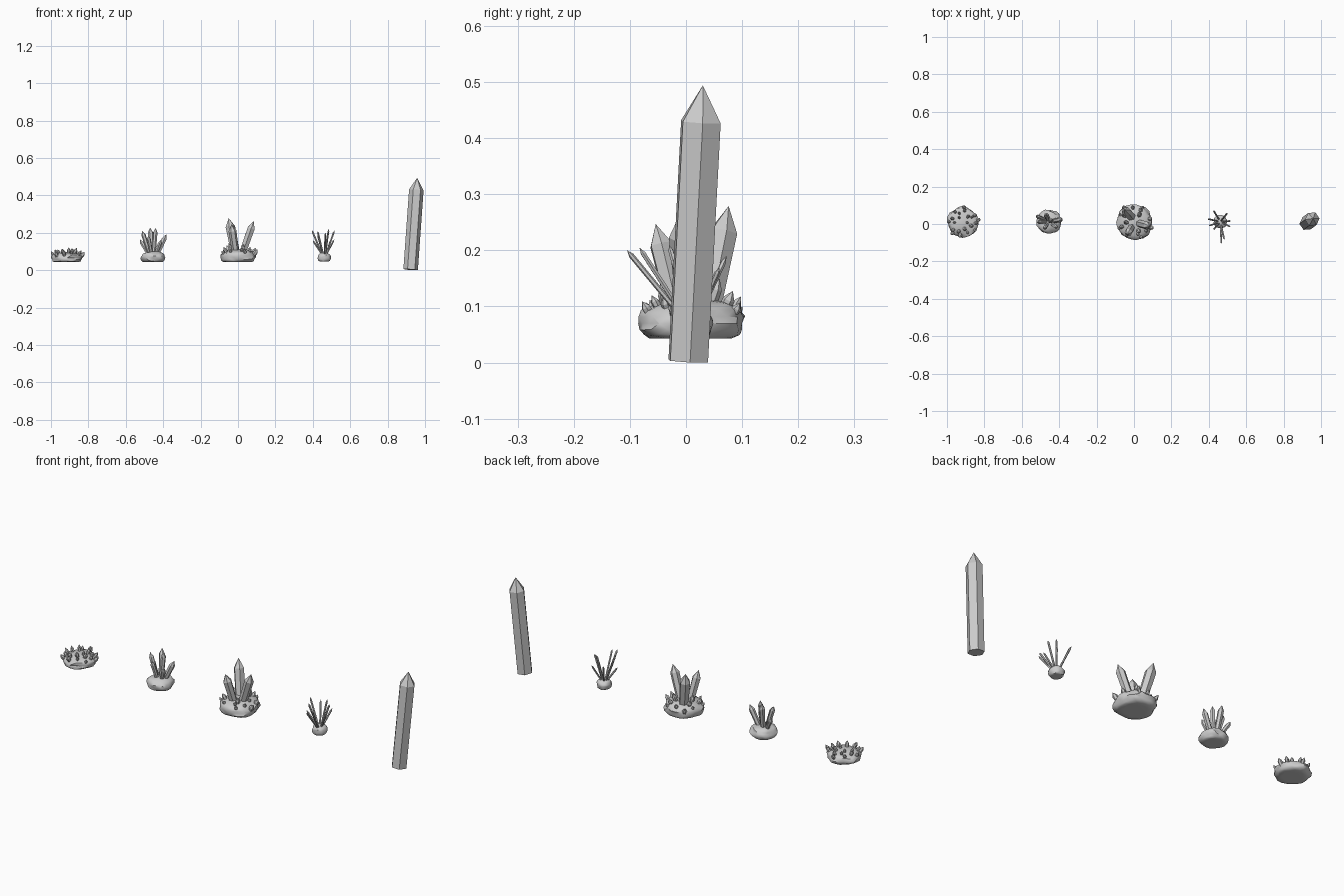
import bpy, bmesh, math, random
from mathutils import Vector, noise

if "Cube" in bpy.data.objects:
    bpy.data.objects.remove(bpy.data.objects["Cube"])

random.seed(4)


def finish(name, bm, smooth=None):
    bmesh.ops.recalc_face_normals(bm, faces=bm.faces[:])
    me = bpy.data.meshes.new(name)
    bm.to_mesh(me)
    bm.free()
    ob = bpy.data.objects.new(name, me)
    bpy.context.collection.objects.link(ob)
    if smooth:
        bpy.ops.object.select_all(action='DESELECT')
        ob.select_set(True)
        bpy.context.view_layer.objects.active = ob
        bpy.ops.object.shade_smooth_by_angle(angle=math.radians(smooth))
    return ob


def add_crystal(bm, foot, tip, r, point, turn=0.0, taper=1.0):
    """Six-sided prism from foot, ending in a pyramid of length 'point'."""
    foot, tip = Vector(foot), Vector(tip)
    axis = (tip - foot).normalized()
    u = Vector((1, 0, 0))
    u = (u - axis * u.dot(axis)).normalized()
    v = axis.cross(u)

    def ring(c, rad):
        return [bm.verts.new(c + rad * (u * math.cos(turn + k * math.pi / 3)
                                        + v * math.sin(turn + k * math.pi / 3)))
                for k in range(6)]
    lo, hi = ring(foot, r * taper), ring(tip - axis * point, r)
    top = bm.verts.new(tip)
    bm.faces.new(lo[::-1])
    for k in range(6):
        j = (k + 1) % 6
        bm.faces.new((lo[k], lo[j], hi[j], hi[k]))
        bm.faces.new((hi[k], hi[j], top))


def rock(name, c, r, up, down, seed):
    """Lumpy flattened stone with a nearly flat underside."""
    bm = bmesh.new()
    bmesh.ops.create_icosphere(bm, subdivisions=3, radius=1)
    for vert in bm.verts:
        p = vert.co.copy()
        k = 1 + 0.16 * noise.noise(p * 1.9 + Vector((seed, seed * 2.3, 1.7)))
        z = p.z * up * k if p.z > 0 else max(p.z * 1.7, -1 + 0.1 * p.z) * down
        flare = 1 + 0.35 * (1 - math.hypot(p.x, p.y))
        vert.co = Vector(c) + Vector((p.x * r * k * flare, p.y * r * k * flare, z))
    finish(name, bm, 40)


def druse(bm, c, r, up, count, inner, size):
    """Tiny crystals scattered over a stone, leaning outwards."""
    for i in range(count):
        a = i * 2.39996 + random.uniform(-0.2, 0.2)
        d = inner + (0.97 - inner) * math.sqrt((i + 0.5) / count)
        h = up * math.sqrt(max(0, 1 - d * d))
        p = Vector(c) + Vector((math.cos(a) * d * r, math.sin(a) * d * r, h))
        n = Vector((math.cos(a) * d * 0.75, math.sin(a) * d * 0.75, 1)).normalized()
        s = size * random.uniform(0.75, 1.25)
        add_crystal(bm, p - n * s, p + n * s * 2.5, s * 0.85, s * 1.3,
                    random.uniform(0, 1), 0.9)


# flat druse stone on the far left
C1 = (-0.915, 0.01, 0.065)
rock("druse_stone", C1, 0.082, 0.031, 0.02, 1.3)
bm = bmesh.new()
druse(bm, C1, 0.082, 0.033, 22, 0.15, 0.010)
finish("druse_crystals", bm)

# medium cluster
rock("medium_cluster_stone", (-0.455, 0.012, 0.068), 0.064, 0.033, 0.022, 4.1)
bm = bmesh.new()
for tip, r in (((-0.512, 0.01, 0.21), 0.012), ((-0.47, 0.05, 0.228), 0.014),
               ((-0.44, 0.02, 0.225), 0.012), ((-0.383, 0.025, 0.192), 0.014),
               ((-0.525, 0.045, 0.165), 0.011), ((-0.41, -0.02, 0.165), 0.011),
               ((-0.48, -0.025, 0.185), 0.011)):
    foot = (-0.455 + (tip[0] + 0.455) * 0.25, 0.012 + (tip[1] - 0.012) * 0.25, 0.075)
    add_crystal(bm, foot, tip, r, r * 1.9, random.uniform(0, 1), 0.85)
finish("medium_cluster_crystals", bm)

# large cluster: three big crystals ringed by small ones
C3 = (0.003, 0.01, 0.07)
rock("large_cluster_stone", C3, 0.095, 0.045, 0.025, 7.7)
bm = bmesh.new()
add_crystal(bm, (-0.01, 0.035, 0.075), (-0.05, 0.076, 0.279), 0.026, 0.048, 0.2, 0.9)
add_crystal(bm, (0.018, 0.005, 0.075), (0.084, -0.012, 0.262), 0.022, 0.04, 0.5, 0.9)
add_crystal(bm, (-0.01, -0.012, 0.075), (-0.035, -0.054, 0.247), 0.021, 0.038, 0.1, 0.9)
finish("large_crystals", bm)
bm = bmesh.new()
druse(bm, C3, 0.092, 0.042, 15, 0.5, 0.0115)
for tip in ((0.035, 0.06, 0.15), (-0.05, 0.01, 0.145), (0.03, -0.045, 0.14)):
    add_crystal(bm, (tip[0] * 0.6, tip[1] * 0.6, 0.08), tip, 0.011, 0.02, 0.4)
finish("small_crystals", bm)

# needle cluster
rock("needle_stone", (0.462, 0.012, 0.069), 0.036, 0.024, 0.02, 2.9)
bm = bmesh.new()
for tip in ((0.395, 0.027, 0.213), (0.467, -0.105, 0.2), (0.425, 0.072, 0.19),
            (0.515, 0.016, 0.212), (0.482, -0.083, 0.205), (0.515, -0.015, 0.165),
            (0.40, -0.01, 0.16), (0.425, -0.03, 0.21), (0.485, 0.04, 0.22),
            (0.5, 0.06, 0.17)):
    foot = (0.462 + (tip[0] - 0.462) * 0.15, 0.012 + (tip[1] - 0.012) * 0.15, 0.08)
    add_crystal(bm, foot, tip, 0.0048, 0.012, random.uniform(0, 1))
finish("needle_crystals", bm)

# single tall crystal on the far right
bm = bmesh.new()
add_crystal(bm, (0.923, 0.004, 0.003), (0.958, 0.03, 0.494), 0.039, 0.065, math.radians(5))
finish("tall_crystal", bm)
